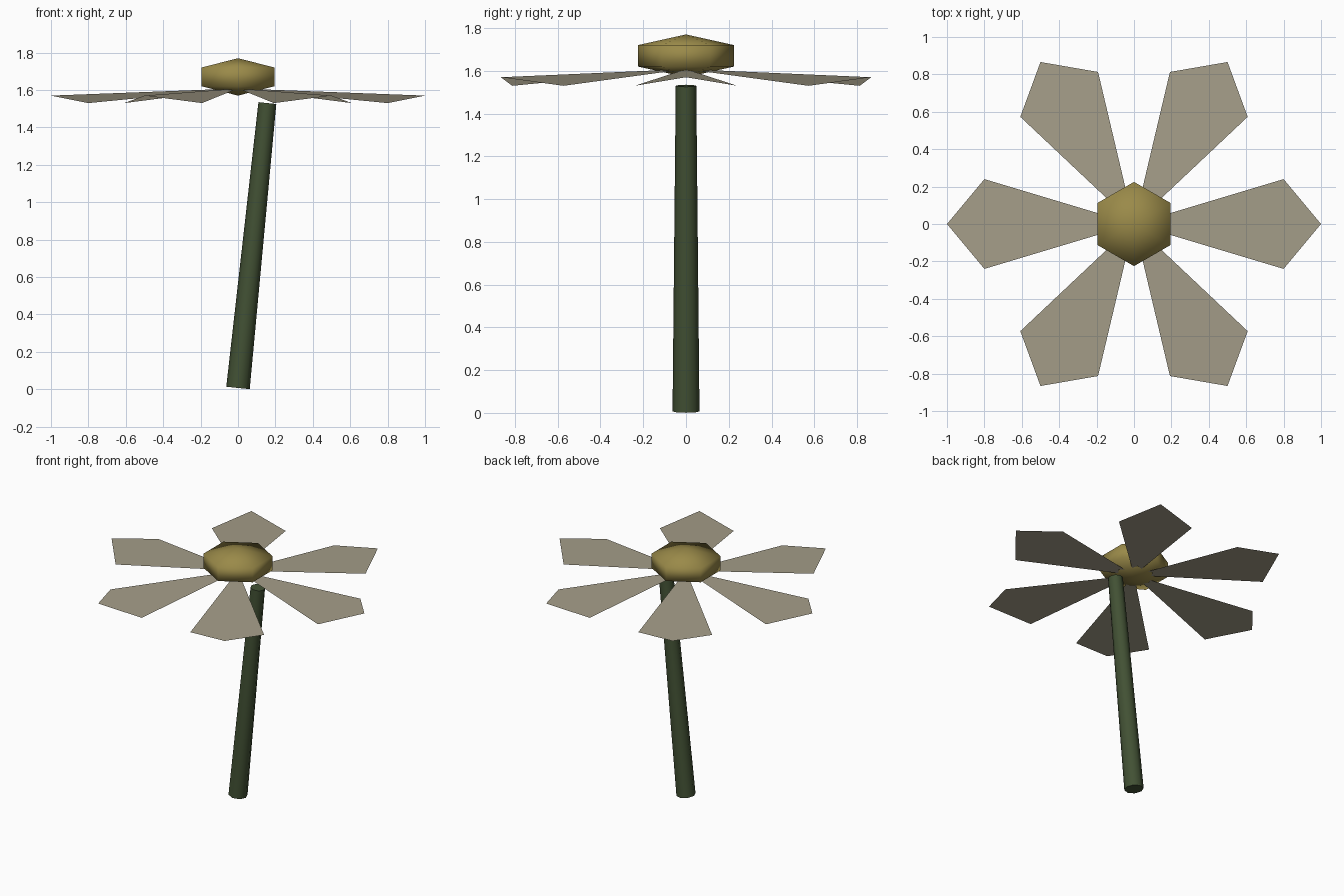
import bpy, bmesh, math
from mathutils import Matrix, Vector

if "Cube" in bpy.data.objects:
    bpy.data.objects.remove(bpy.data.objects["Cube"])


def material(name, rgb):
    m = bpy.data.materials.new(name)
    # convert 0-255 display colour to linear
    lin = [((c / 255 + 0.055) / 1.055) ** 2.4 for c in rgb]
    m.diffuse_color = (*lin, 1)
    m.use_nodes = True
    m.node_tree.nodes["Principled BSDF"].inputs["Base Color"].default_value = m.diffuse_color
    return m


def add_object(name, bm, mat, smooth=False):
    mesh = bpy.data.meshes.new(name)
    for f in bm.faces:
        f.smooth = smooth
    bm.to_mesh(mesh)
    bm.free()
    mesh.materials.append(mat)
    ob = bpy.data.objects.new(name, mesh)
    bpy.context.collection.objects.link(ob)
    return ob


petal_cream = material("petal_cream", (165, 158, 137))
disc_yellow = material("disc_yellow", (154, 138, 73))
stem_green = material("stem_green", (66, 81, 52))

# Petals: six thin kites folded along the middle, drooping at the sides
for i in range(6):
    bm = bmesh.new()
    kite = [(0, 0, 1.608), (0.8, -0.24, 1.53), (1, 0, 1.57), (0.8, 0.24, 1.53)]
    bm.faces.new([bm.verts.new(p) for p in kite])
    bm.transform(Matrix.Rotation(i * math.pi / 3, 4, 'Z'))
    add_object(f"petal_{i + 1}", bm, petal_cream)

# Flower centre: flattened six-sided ball
bm = bmesh.new()
bmesh.ops.create_uvsphere(bm, u_segments=6, v_segments=3, radius=1)
bm.transform(Matrix.Translation((0, 0, 1.67)) @ Matrix.Diagonal((0.26, 0.26, 0.1, 1)))
add_object("flower_centre", bm, disc_yellow, smooth=True)

# Stem: leaning, tapered, eight sides
base, top = Vector((0, 0, 0.007)), Vector((0.157, 0, 1.53))
axis = top - base
bm = bmesh.new()
bmesh.ops.create_cone(bm, cap_ends=True, segments=8, radius1=0.063,
                      radius2=0.048, depth=axis.length)
lean = Matrix.Rotation(math.atan2(axis.x, axis.z), 4, 'Y')
bm.transform(Matrix.Translation((base + top) / 2) @ lean)
stem = add_object("stem", bm, stem_green)
bpy.context.view_layer.objects.active = stem
stem.select_set(True)
bpy.ops.object.shade_smooth_by_angle(angle=math.radians(50))
